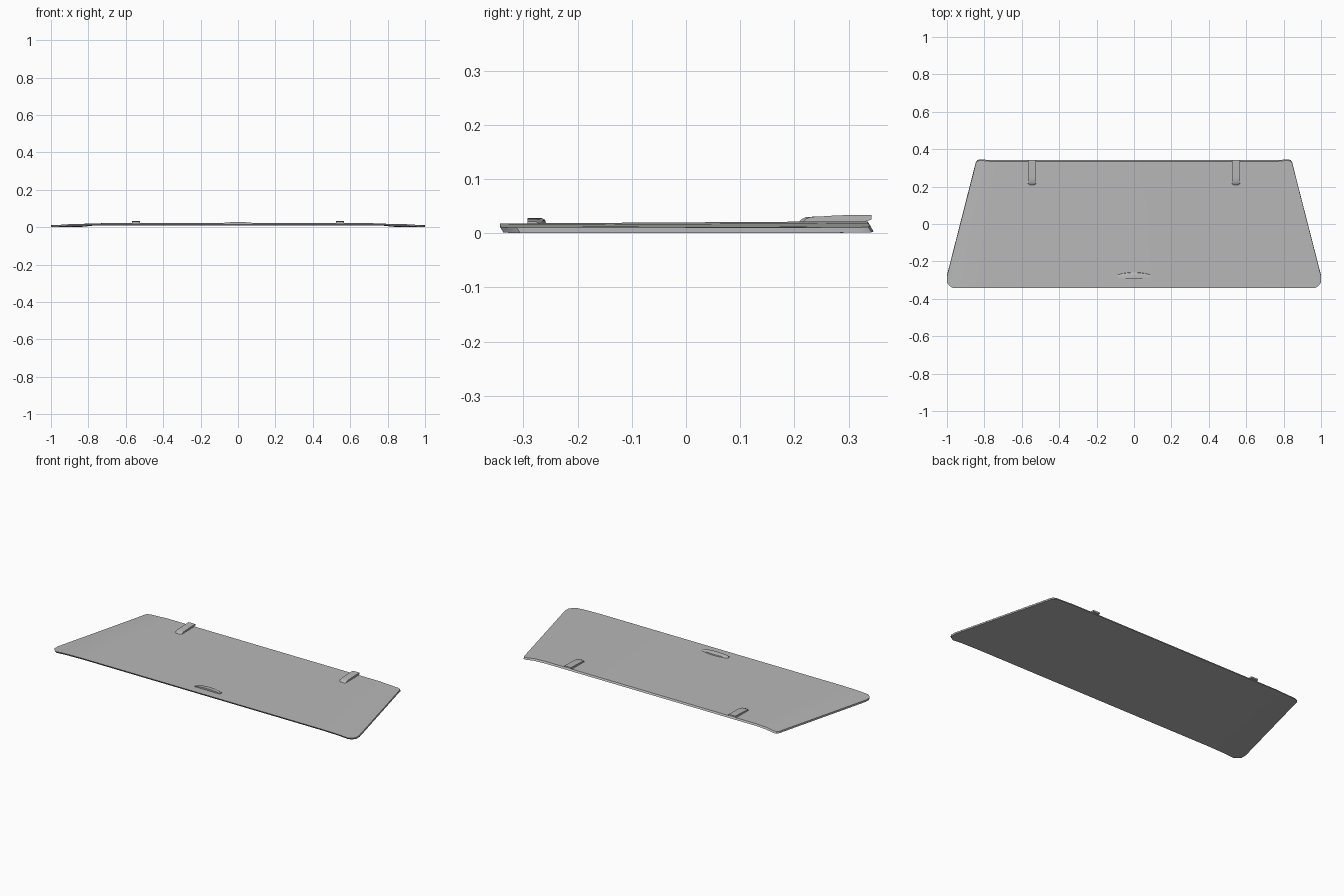
import bpy
import bmesh
import math

cube = bpy.data.objects.get("Cube")
if cube:
    bpy.data.objects.remove(cube, do_unlink=True)

grey = bpy.data.materials.new("panel grey")
grey.use_nodes = True
colour = (0.48, 0.48, 0.48, 1)
grey.diffuse_color = colour
grey.node_tree.nodes["Principled BSDF"].inputs["Base Color"].default_value = colour


def loft(name, sections):
    """Join equal closed sections into a capped solid."""
    bm = bmesh.new()
    rings = [[bm.verts.new(p) for p in s] for s in sections]
    count = len(rings[0])
    for a, b in zip(rings, rings[1:]):
        for i in range(count):
            j = (i + 1) % count
            bm.faces.new((a[i], a[j], b[j], b[i]))
    bm.faces.new(rings[0])
    bm.faces.new(rings[-1])
    bmesh.ops.recalc_face_normals(bm, faces=bm.faces)
    mesh = bpy.data.meshes.new(name)
    bm.to_mesh(mesh)
    bm.free()
    mesh.materials.append(grey)
    obj = bpy.data.objects.new(name, mesh)
    bpy.context.collection.objects.link(obj)
    bpy.ops.object.select_all(action="DESELECT")
    obj.select_set(True)
    bpy.context.view_layer.objects.active = obj
    bpy.ops.object.shade_smooth_by_angle(angle=math.radians(30))
    return obj


def deck(y):
    """Height of the flat upper skin."""
    return 0.020 + 0.006 * y


def panel_section(side, xf, yf, xb, yb, drop):
    """Front-to-back slice of the panel, with leaning end walls."""
    zf = deck(yf) - 0.008 * drop
    zb = deck(yb) - 0.011 * drop
    thick, lean = 0.010, 0.006
    return [(side * xf, yf, zf), (side * xb, yb - lean, zb),
            (side * xb, yb, zb - thick), (side * xf, yf + lean, zf - thick)]


# Tapered panel with drooping, rounded ends
stations = [(0.80, -0.343, 0.70, 0.341, 0), (0.91, -0.343, 0.77, 0.341, 0.3),
            (0.968, -0.343, 0.82, 0.346, 0.8), (0.988, -0.329, 0.838, 0.342, 0.95),
            (1.0, -0.312, 0.846, 0.33, 1.0), (1.0, -0.28, 0.849, 0.315, 1.0)]
left = [panel_section(1, *s) for s in stations]
right = [panel_section(-1, *s) for s in reversed(stations)]
loft("panel", right + left)

# Two hinge straps along the rear edge
profile = [(0.207, 0.020), (0.213, 0.026), (0.222, 0.030), (0.250, 0.031),
           (0.280, 0.033), (0.342, 0.034), (0.342, 0.025), (0.325, 0.020)]
for side, label in ((1, "left"), (-1, "right")):
    slices = []
    for offset, inset in ((-0.022, 0.008), (-0.012, 0), (0.012, 0), (0.022, 0.008)):
        slices.append([(side * 0.545 + offset, y + (inset if y < 0.23 else 0), z)
                       for y, z in profile])
    loft(label + "_hinge", slices)

# Arched finger grip near the front edge
slices = []
steps = 10
for i in range(steps + 1):
    t = 2 * i / steps - 1
    bow = 1 - t * t
    x, back, top = 0.085 * t, -0.270 + 0.012 * bow, 0.022 + 0.006 * bow
    slices.append([(x, -0.292, 0.017), (x, -0.292, top), (x, back - 0.008, top),
                   (x, back - 0.002, top - 0.003), (x, back, 0.017)])
loft("finger_grip", slices)
